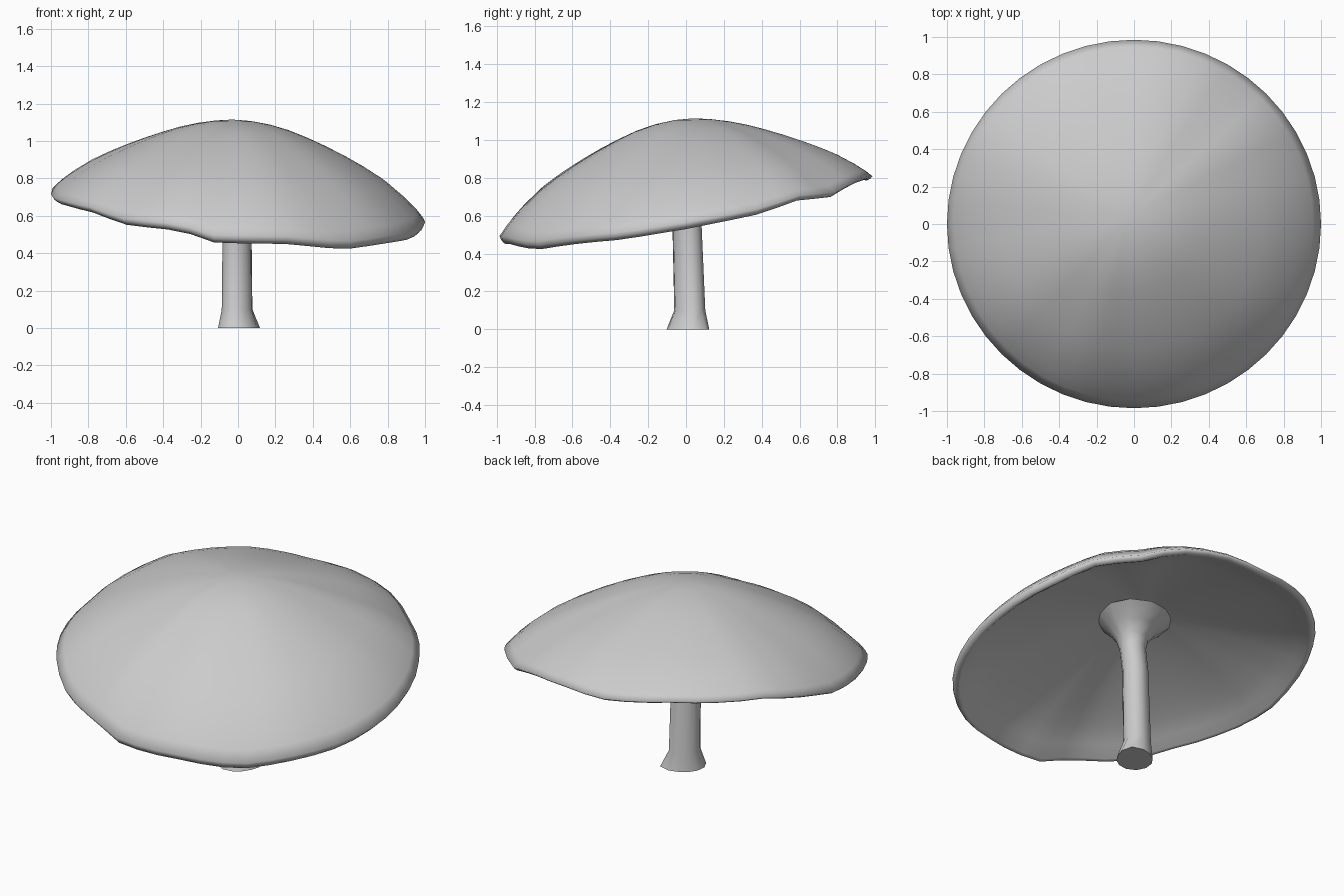
import bpy, bmesh
from math import cos, sin, radians, tau

if "Cube" in bpy.data.objects:
    bpy.data.objects.remove(bpy.data.objects["Cube"])

# Rim height of the tilted, wavy cap by angle in degrees
RIM = [(0, .53), (12, .57), (24, .61), (37, .68), (53, .70), (64, .765),
       (80, .795), (97, .785), (119, .82), (135, .815), (150, .805), (171, .73),
       (180, .69), (193, .665), (203, .65), (217, .62), (233, .55), (252, .52),
       (263, .455), (285, .45), (305, .42), (325, .455), (340, .475), (360, .53)]


def rim_height(deg):
    for (a, za), (b, zb) in zip(RIM, RIM[1:]):
        if a <= deg <= b:
            return za + (zb - za) * (deg - a) / (b - a)


def loft(name, rings, start, end, angle):
    """Skin a list of equal rings and close both ends on a point."""
    bm = bmesh.new()
    rows = [[bm.verts.new(p) for p in ring] for ring in rings]
    n = len(rows[0])
    for a, b in zip(rows, rows[1:]):
        for i in range(n):
            j = (i + 1) % n
            bm.faces.new((a[i], a[j], b[j], b[i]))
    for row, tip in ((rows[0], start), (rows[-1], end)):
        v = bm.verts.new(tip)
        for i in range(n):
            bm.faces.new((row[i], row[(i + 1) % n], v))
    bmesh.ops.recalc_face_normals(bm, faces=bm.faces)
    mesh = bpy.data.meshes.new(name)
    bm.to_mesh(mesh)
    bm.free()
    obj = bpy.data.objects.new(name, mesh)
    bpy.context.collection.objects.link(obj)
    bpy.context.view_layer.objects.active = obj
    obj.select_set(True)
    bpy.ops.object.shade_smooth_by_angle(angle=radians(angle))
    obj.select_set(False)
    return obj


# Cap: domed top rolling over a thin rim, then a hollow domed underside
TOP_Z, UNDER_Z, SEGMENTS = 1.115, .93, 48
TOP = [(.1, .015), (.2, .05), (.3, .105), (.4, .18), (.5, .265), (.6, .36),
       (.7, .465), (.8, .585), (.9, .74), (.96, .85), (1.0, .94), (.99, .975), (.975, 1.0)]
UNDER = [(.96, .98), (.9, .84), (.8, .68), (.7, .555), (.6, .44), (.4, .24), (.2, .09), (.1, .03)]


def cap_ring(r, drop, peak):
    pts = []
    for i in range(SEGMENTS):
        deg = 360 * i / SEGMENTS
        a = radians(deg)
        low = rim_height(deg)
        shift = max(0, 1 - r)
        pts.append((r * cos(a) - .03 * shift, .985 * r * sin(a) + .04 * shift,
                    peak - (peak - low) * drop))
    return pts


cap_rings = [cap_ring(r, d, TOP_Z) for r, d in TOP]
cap_rings += [cap_ring(r, d, UNDER_Z) for r, d in UNDER]
# the rim is rolled over, so keep it fully smooth
loft("mushroom_cap", cap_rings, (-.03, .04, TOP_Z), (-.03, .04, UNDER_Z), 180)

# Stem: foot flared to one corner, slight lean, collar spreading into the cap
STEM = [(.00, .005, .107, 0), (-.005, .02, .082, .1), (-.005, .005, .077, .56),
        (0, -.01, .078, .70), (.005, -.01, .095, .76), (.005, -.01, .14, .82),
        (0, 0, .22, .885)]
stem_rings = []
for x, y, r, z in STEM:
    ring = []
    for i in range(12):
        a = tau * (i + .5) / 12
        # slightly oval, with one pulled-out corner at the foot
        k = 1 + .07 * cos(2 * a - tau / 4)
        k += .25 * max(0, cos(a - tau / 8)) ** 6 if z == 0 else 0
        ring.append((x + r * k * cos(a), y + r * k * sin(a), z))
    stem_rings.append(ring)
loft("mushroom_stem", stem_rings, (0, .005, 0), (0, 0, .93), 60)
